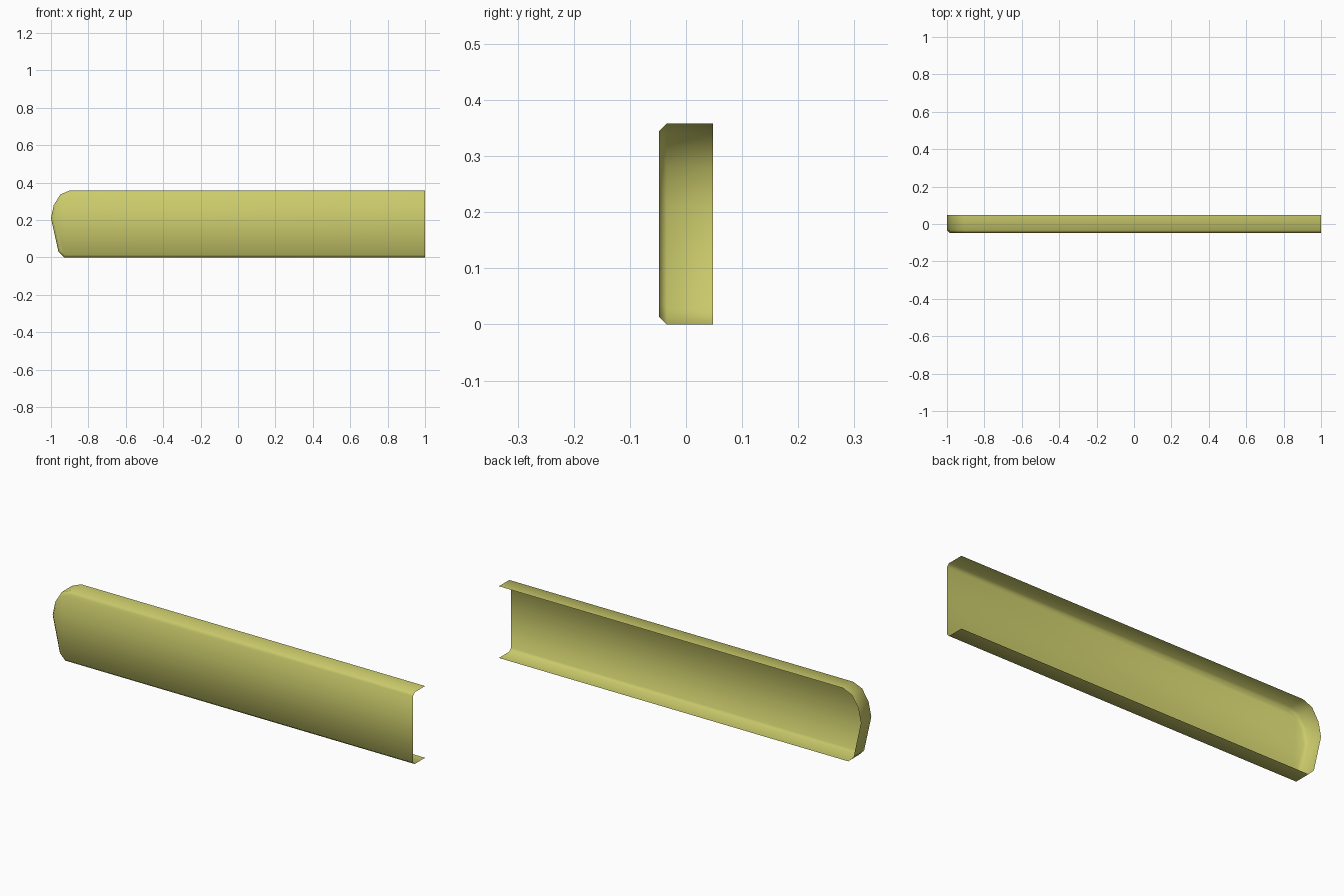
import bpy
import bmesh
from mathutils import Vector

cube = bpy.data.objects.get("Cube")
if cube:
    bpy.data.objects.remove(cube, do_unlink=True)

BACK, FRONT, BEVEL = 0.048, -0.048, 0.014

# Single flat colour
mat = bpy.data.materials.new("olive yellow")
mat.use_nodes = True
colour = (0.6, 0.6, 0.15, 1)
mat.diffuse_color = colour
mat.node_tree.nodes["Principled BSDF"].inputs["Base Color"].default_value = colour

# Outline in x, z: along the bottom, around the rounded end, back along the top
outline = [Vector(p) for p in (
    (1, 0), (-0.93, 0), (-0.96, 0.03), (-1, 0.21), (-0.985, 0.28),
    (-0.95, 0.337), (-0.9, 0.358), (1, 0.358))]


def inset(points, distance):
    """Offset an open path inward with mitred corners."""
    result = []
    for i, p in enumerate(points):
        before = points[max(i - 1, 0)]
        after = points[min(i + 1, len(points) - 1)]
        normals = []
        for a, b in ((before, p), (p, after)):
            d = b - a
            if d.length > 0:
                d.normalize()
                normals.append(Vector((d.y, -d.x)))
        n = sum(normals, Vector((0, 0))).normalized()
        result.append(p + n * distance / n.dot(normals[0]))
    return result


# Open channel: rim wall, chamfer and front panel
bm = bmesh.new()
rings = []
for path, y in ((outline, BACK), (outline, FRONT + BEVEL),
                (inset(outline, BEVEL), FRONT)):
    rings.append([bm.verts.new((p.x, y, p.y)) for p in path])
for r, s in zip(rings, rings[1:]):
    for i in range(len(outline) - 1):
        bm.faces.new((r[i], r[i + 1], s[i + 1], s[i]))
bm.faces.new(rings[-1])
bmesh.ops.recalc_face_normals(bm, faces=bm.faces)
panel = max(bm.faces, key=lambda f: f.calc_area())
if panel.normal.y > 0:
    bmesh.ops.reverse_faces(bm, faces=bm.faces)
for f in bm.faces:
    f.smooth = True

mesh = bpy.data.meshes.new("channel_panel")
bm.to_mesh(mesh)
bm.free()
mesh.materials.append(mat)
panel_object = bpy.data.objects.new("channel_panel", mesh)
bpy.context.collection.objects.link(panel_object)
